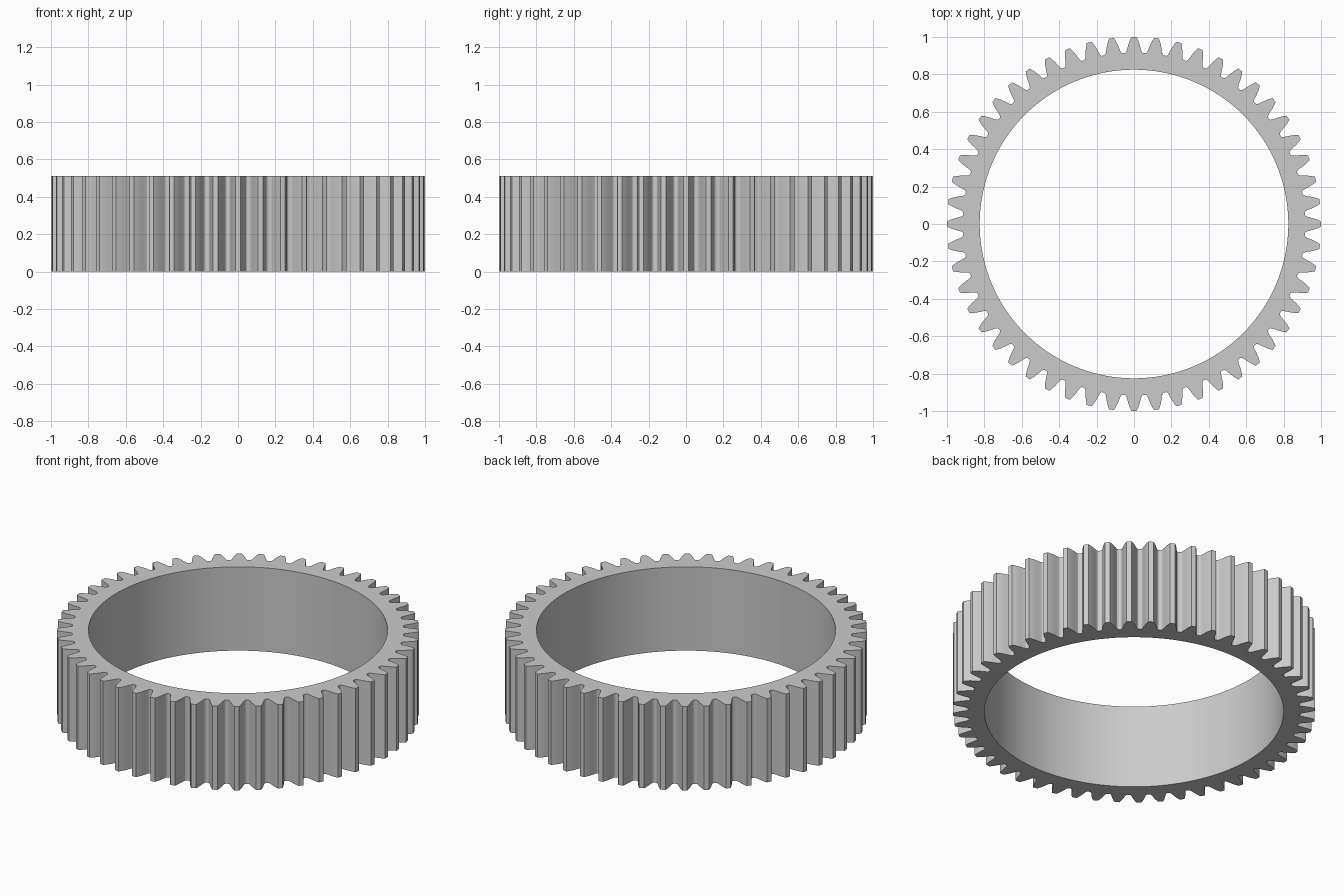
import bpy
import bmesh
from math import cos, sin, pi, radians

cube = bpy.data.objects.get("Cube")
if cube:
    bpy.data.objects.remove(cube)

TEETH = 52
BORE_RADIUS = 0.825
HEIGHT = 0.51
PITCH = 2 * pi / TEETH

# Half tooth, root to tip: (radius, half width), with a fillet at the root
HALF_TOOTH = [(0.915, 0.049), (0.919, 0.043), (0.928, 0.039), (0.945, 0.034),
              (0.963, 0.029), (0.982, 0.022), (1.0, 0.0135)]

# Grey metal
metal = bpy.data.materials.new("grey metal")
metal.use_nodes = True
grey = (0.6, 0.6, 0.6, 1)
metal.diffuse_color = grey
metal.node_tree.nodes["Principled BSDF"].inputs["Base Color"].default_value = grey

# Toothed outline, as (radius, angle) around the full ring
tooth = [(r, -w / r) for r, w in HALF_TOOTH]
tooth += [(r, -a) for r, a in reversed(tooth)]
outline = [(r, i * PITCH + a) for i in range(TEETH) for r, a in tooth]

# Ring cross-section joined to a round bore
bm = bmesh.new()


def loop(points, z):
    return [bm.verts.new((r * cos(a), r * sin(a), z)) for r, a in points]


def bridge(first, second):
    n = len(first)
    for i in range(n):
        j = (i + 1) % n
        bm.faces.new((first[i], first[j], second[j], second[i]))


bore = [(BORE_RADIUS, a) for r, a in outline]
loops = [loop(outline, 0), loop(outline, HEIGHT), loop(bore, HEIGHT), loop(bore, 0)]
for k in range(4):
    bridge(loops[k], loops[(k + 1) % 4])
bmesh.ops.recalc_face_normals(bm, faces=bm.faces)

mesh = bpy.data.meshes.new("gear_ring")
bm.to_mesh(mesh)
bm.free()
mesh.materials.append(metal)
gear = bpy.data.objects.new("gear_ring", mesh)
bpy.context.collection.objects.link(gear)

# Smooth bore and flanks, crisp tips and rims
bpy.ops.object.select_all(action="DESELECT")
gear.select_set(True)
bpy.context.view_layer.objects.active = gear
bpy.ops.object.shade_smooth_by_angle(angle=radians(25))
